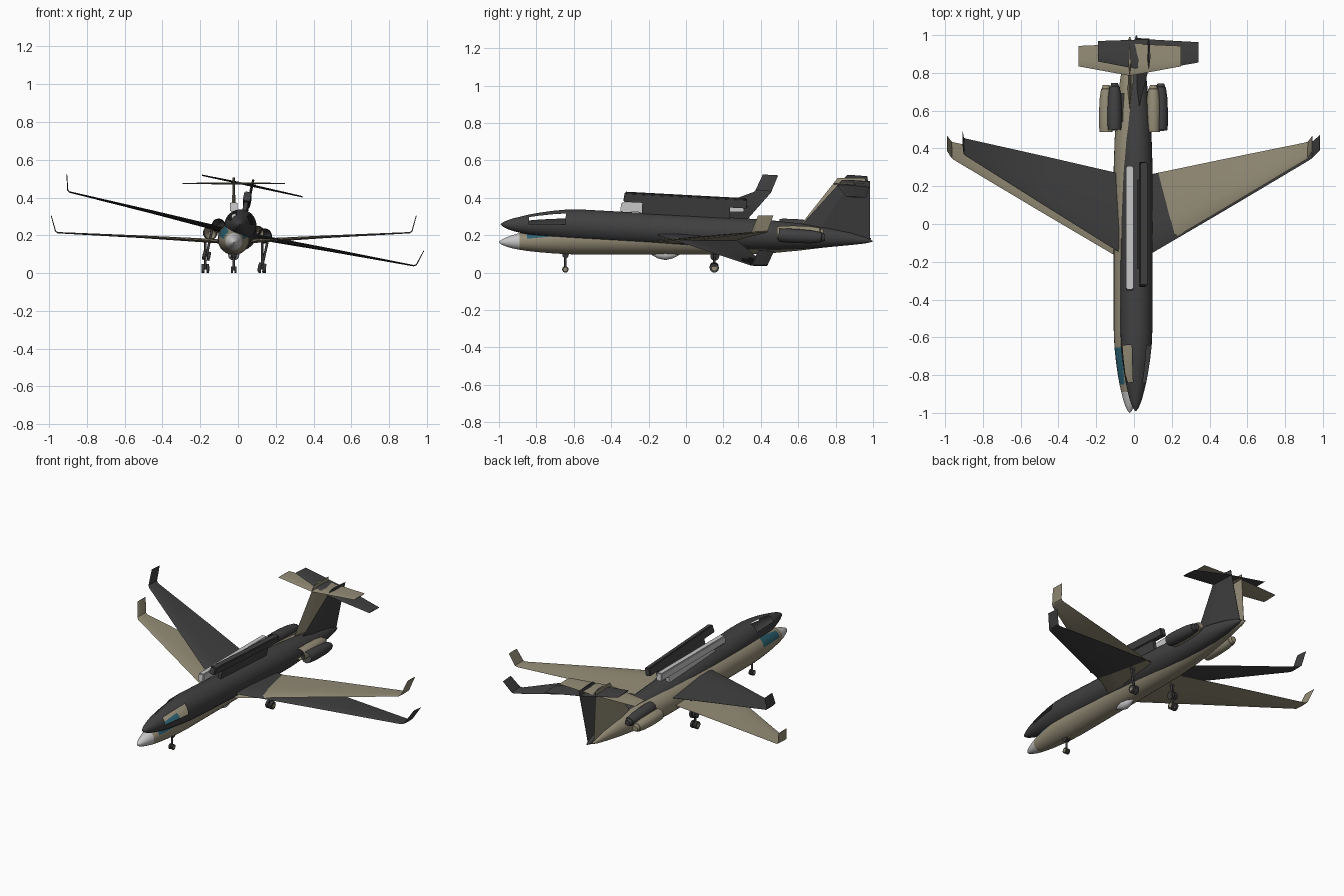
import bpy, bmesh, math
from mathutils import Matrix, Vector

if "Cube" in bpy.data.objects:
    bpy.data.objects.remove(bpy.data.objects["Cube"])

def mat(name, r, g, b):
    m = bpy.data.materials.new(name)
    m.diffuse_color = (r, g, b, 1)
    m.use_nodes = True
    m.node_tree.nodes["Principled BSDF"].inputs["Base Color"].default_value = m.diffuse_color
    return m

TAN = mat("tan paint", .30, .265, .185)
DARK = mat("charcoal paint", .052, .052, .053)
LIGHT = mat("light grey", .57, .57, .57)
TEAL = mat("teal glass", .025, .12, .17)
TYRE = mat("tyre dark grey", .045, .045, .045)

def loft(bm, rings, caps=True):
    """Skin a list of closed rings of points."""
    vr = [[bm.verts.new(p) for p in r] for r in rings]
    n = len(vr[0])
    for a, b in zip(vr, vr[1:]):
        for i in range(n):
            j = (i + 1) % n
            bm.faces.new((a[i], a[j], b[j], b[i]))
    if caps:
        bm.faces.new(vr[0])
        bm.faces.new(vr[-1])

def round_rings(stations, n, cx=0):
    """Circles across the y axis from (y, radius, centre z)."""
    return [[(cx + r * math.cos(2 * math.pi * i / n), y, z + r * math.sin(2 * math.pi * i / n))
             for i in range(n)] for y, r, z in stations]

def airfoil(x, z, le, te, t, lean):
    """Wing section; lean is the angle of the thickness direction."""
    c = te - le
    prof = [(0, 0), (.06, .6), (.3, 1), (.65, .6), (1, .06), (1, -.06), (.65, -.6), (.3, -1), (.06, -.6)]
    return [(x - math.sin(lean) * h * t / 2, le + u * c, z + math.cos(lean) * h * t / 2) for u, h in prof]

def box(bm, x0, x1, y0, y1, z0, z1, slope=0):
    loft(bm, [[(x0, y0 + s, z), (x1, y0 + s, z), (x1, y1 - s, z), (x0, y1 - s, z)]
              for z, s in ((z0, 0), (z1, slope))])

def cylinder(bm, axis, centre, r, depth, n=20):
    rot = Matrix.Rotation(math.pi / 2, 4, 'Y') if axis == 'X' else Matrix()
    bmesh.ops.create_cone(bm, cap_ends=True, segments=n, radius1=r, radius2=r, depth=depth,
                          matrix=Matrix.Translation(centre) @ rot)

def finish(name, bm, mats, M, smooth=True, rule=None, drop=None):
    bmesh.ops.recalc_face_normals(bm, faces=bm.faces[:])
    if rule:
        for f in bm.faces:
            f.material_index = rule(f.calc_center_median())
    if drop is not None:
        bmesh.ops.delete(bm, geom=[f for f in bm.faces if f.material_index == drop], context='FACES')
    bm.transform(M)
    me = bpy.data.meshes.new(name)
    bm.to_mesh(me)
    bm.free()
    for m in mats:
        me.materials.append(m)
    ob = bpy.data.objects.new(name, me)
    bpy.context.collection.objects.link(ob)
    if smooth:
        bpy.ops.object.select_all(action='DESELECT')
        ob.select_set(True)
        bpy.context.view_layer.objects.active = ob
        bpy.ops.object.shade_smooth_by_angle(angle=math.radians(35))
    return ob

def aircraft(tag, body, trim, M, glass):
    # fuselage, with nose cap and side cockpit windows
    st = [(-1, .002, .163), (-.985, .014, .163), (-.96, .025, .164), (-.93, .035, .165), (-.89, .045, .167),
          (-.85, .054, .170), (-.80, .063, .173), (-.73, .073, .177), (-.655, .081, .180), (-.56, .085, .181),
          (0, .085, .181), (.3, .085, .181), (.45, .08, .183), (.6, .069, .186), (.75, .053, .188),
          (.87, .034, .187), (.95, .017, .183), (.99, .003, .180)]

    def paint(c):
        if c.y < -.89:
            return 1
        if -.85 < c.y < -.655:
            a = math.degrees(math.atan2(c.z - .175, abs(c.x)))
            if 12 < a < 60:
                return 2
        return 0
    bm = bmesh.new()
    loft(bm, round_rings(st, 30))
    finish(tag + "_fuselage", bm, [body, trim, TEAL], M, rule=paint, drop=None if glass else 2)

    # wings with upturned tips
    bm = bmesh.new()
    for s in (1, -1):
        loft(bm, [airfoil(s * x, z, le, te, t, s * a) for x, z, le, te, t, a in (
            (.03, .166, -.195, .246, .024, .05), (.48, .192, .07, .34, .014, .05),
            (.932, .214, .34, .432, .007, .1), (.944, .222, .35, .437, .006, 1.0),
            (.967, .305, .385, .467, .004, 1.3))])
    finish(tag + "_wings", bm, [body], M)

    # belly fairing and belly radome
    bm = bmesh.new()
    loft(bm, round_rings([(-.19, .004, .102), (-.15, .022, .098), (-.11, .03, .097),
                          (-.07, .022, .098), (-.03, .004, .102)], 16))
    finish(tag + "_belly_radome", bm, [trim], M)

    # roof antenna beam on its pylon
    bm = bmesh.new()
    box(bm, -.019, .019, -.352, .312, .325, .375, .006)
    bmesh.ops.bevel(bm, geom=bm.edges[:], offset=.005, segments=2, affect='EDGES')
    finish(tag + "_antenna_beam", bm, [trim], M)
    bm = bmesh.new()
    box(bm, -.011, .011, -.25, .22, .25, .33)
    finish(tag + "_antenna_pylon", bm, [trim], M, False)

    # tail fin
    bm = bmesh.new()
    loft(bm, [[(0, le, z), (t, le + .3 * (te - le), z), (.001, te, z), (-.001, te, z),
               (-t, le + .3 * (te - le), z)]
              for z, le, te, t in ((.18, .55, .978, .012), (.265, .62, .972, .011), (.507, .812, .958, .006))])
    finish(tag + "_tail_fin", bm, [body], M, False)

    # tailplane
    bm = bmesh.new()
    loft(bm, [airfoil(x, .475, le, te, t, 0) for x, le, te, t in (
        (-.272, .835, .943, .005), (0, .785, .955, .012), (.272, .835, .943, .005))])
    finish(tag + "_tailplane", bm, [body], M)

    # engines: hollow nacelles on stub pylons
    prof = [(.56, .008, .213), (.53, .03, .213), (.492, .031, .213), (.487, .034, .213), (.51, .037, .213),
            (.58, .038, .213), (.66, .035, .213), (.715, .027, .213), (.718, .023, .213), (.735, .018, .213),
            (.735, .006, .213)]
    bm = bmesh.new()
    for s in (1, -1):
        loft(bm, round_rings(prof, 24, s * .125))
    finish(tag + "_engines", bm, [body], M)
    bm = bmesh.new()
    for s in (1, -1):
        x0, x1 = sorted((s * .04, s * .1))
        box(bm, x0, x1, .53, .68, .204, .22)
    finish(tag + "_engine_pylons", bm, [body], M, False)

    # landing gear: struts, twin wheels and hub caps
    struts, wheels, hubs = bmesh.new(), bmesh.new(), bmesh.new()
    for x, y, r, top, gap in ((.15, .152, .024, .175, .013), (-.15, .152, .024, .175, .013),
                              (0, -.645, .017, .115, .009)):
        cylinder(struts, 'Z', (x, y, (r + top) / 2), .0065, top - r, 12)
        cylinder(struts, 'X', (x, y, r), .004, gap * 2, 10)
        for s in (1, -1):
            cylinder(wheels, 'X', (x + s * gap, y, r), r, gap * 1.1)
            cylinder(hubs, 'X', (x + s * gap, y, r), r * .55, gap * 1.25, 14)
    finish(tag + "_gear_struts", struts, [TYRE], M)
    finish(tag + "_gear_wheels", wheels, [TYRE], M)
    finish(tag + "_gear_hubs", hubs, [body], M)

# level pale aircraft, and a charcoal copy rolled, pitched and with open windows
aircraft("pale", TAN, LIGHT, Matrix.Translation((-.0225, 0, 0)), True)
tilt = (Matrix.Translation((.02, .43, .2325)) @ Matrix.Rotation(math.radians(-3.1), 4, 'X')
        @ Matrix.Rotation(math.radians(12.1), 4, 'Y') @ Matrix.Translation((0, -.42, -.215)))
aircraft("charcoal", DARK, DARK, tilt, False)
